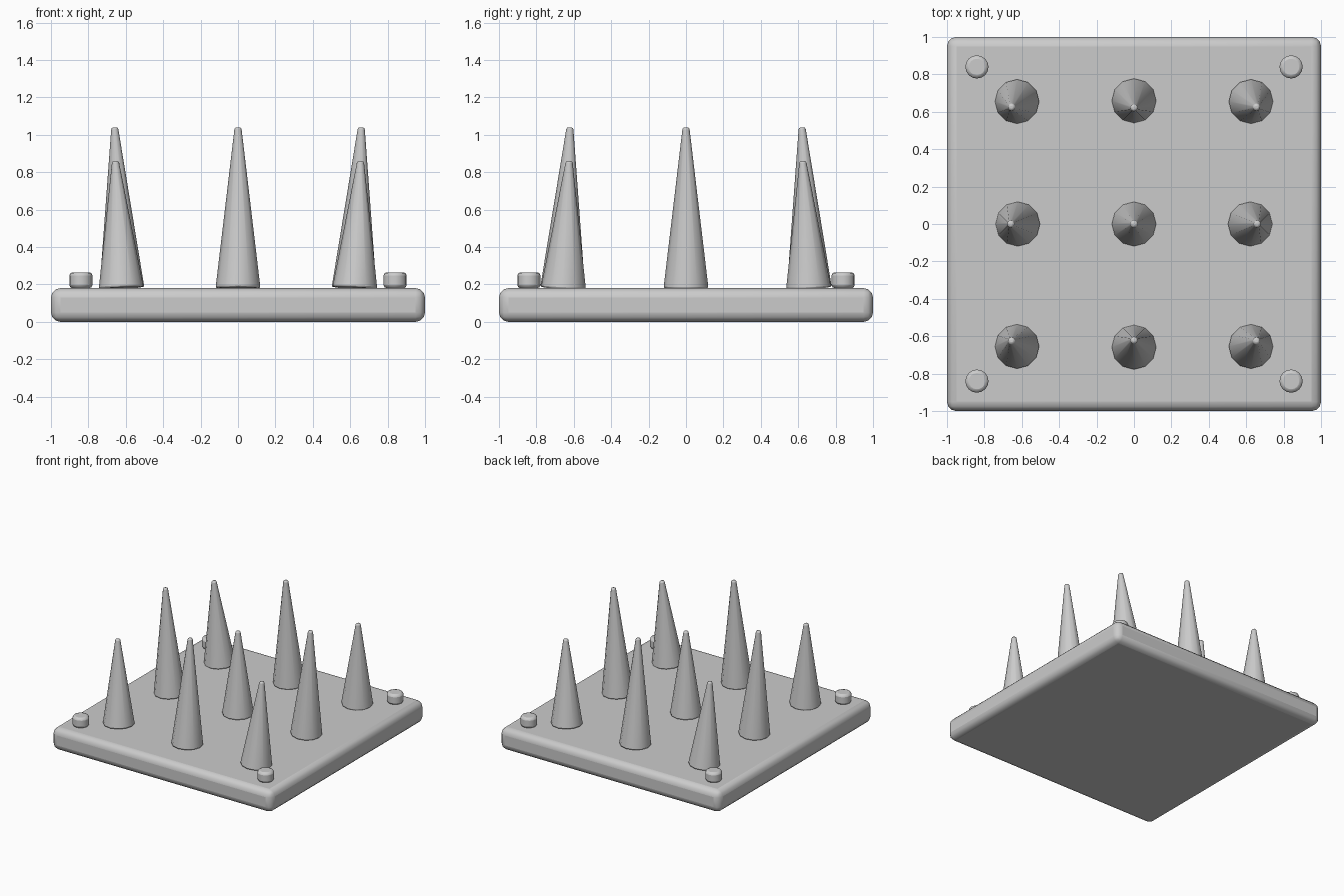
import bpy, math

if "Cube" in bpy.data.objects:
    bpy.data.objects.remove(bpy.data.objects["Cube"])


def finish(ob, name, width, segments):
    """Name the part, round its sharp edges and smooth it."""
    ob.name = name
    bpy.ops.object.shade_smooth_by_angle(angle=math.radians(40))
    mod = ob.modifiers.new("rounding", 'BEVEL')
    mod.width = width
    mod.segments = segments
    mod.limit_method = 'ANGLE'
    mod.angle_limit = math.radians(40)


PLATE_TOP = 0.18

# base plate
bpy.ops.mesh.primitive_cube_add(size=1, location=(0, 0, PLATE_TOP / 2))
plate = bpy.context.object
plate.scale = (2, 2, PLATE_TOP)
bpy.ops.object.transform_apply(location=False, rotation=False, scale=True)
finish(plate, "base_plate", 0.05, 3)

# spikes: tall at the edge middles, short at the corners and centre
for i in (-1, 0, 1):
    for j in (-1, 0, 1):
        height = 0.86 if (i + j) % 2 else 0.68
        bpy.ops.mesh.primitive_cone_add(
            vertices=12, radius1=0.12, radius2=0.018, depth=height,
            location=(0.64 * i, 0.64 * j, PLATE_TOP + height / 2),
            rotation=(0.045 * j, 0.045 * i, 0))
        finish(bpy.context.object, f"spike_{i + 1}_{j + 1}", 0.01, 2)

# corner studs
for sx in (-1, 1):
    for sy in (-1, 1):
        bpy.ops.mesh.primitive_cylinder_add(
            vertices=16, radius=0.062, depth=0.085,
            location=(0.84 * sx, 0.84 * sy, PLATE_TOP + 0.0425))
        finish(bpy.context.object, f"corner_stud_{sx}_{sy}", 0.018, 2)
